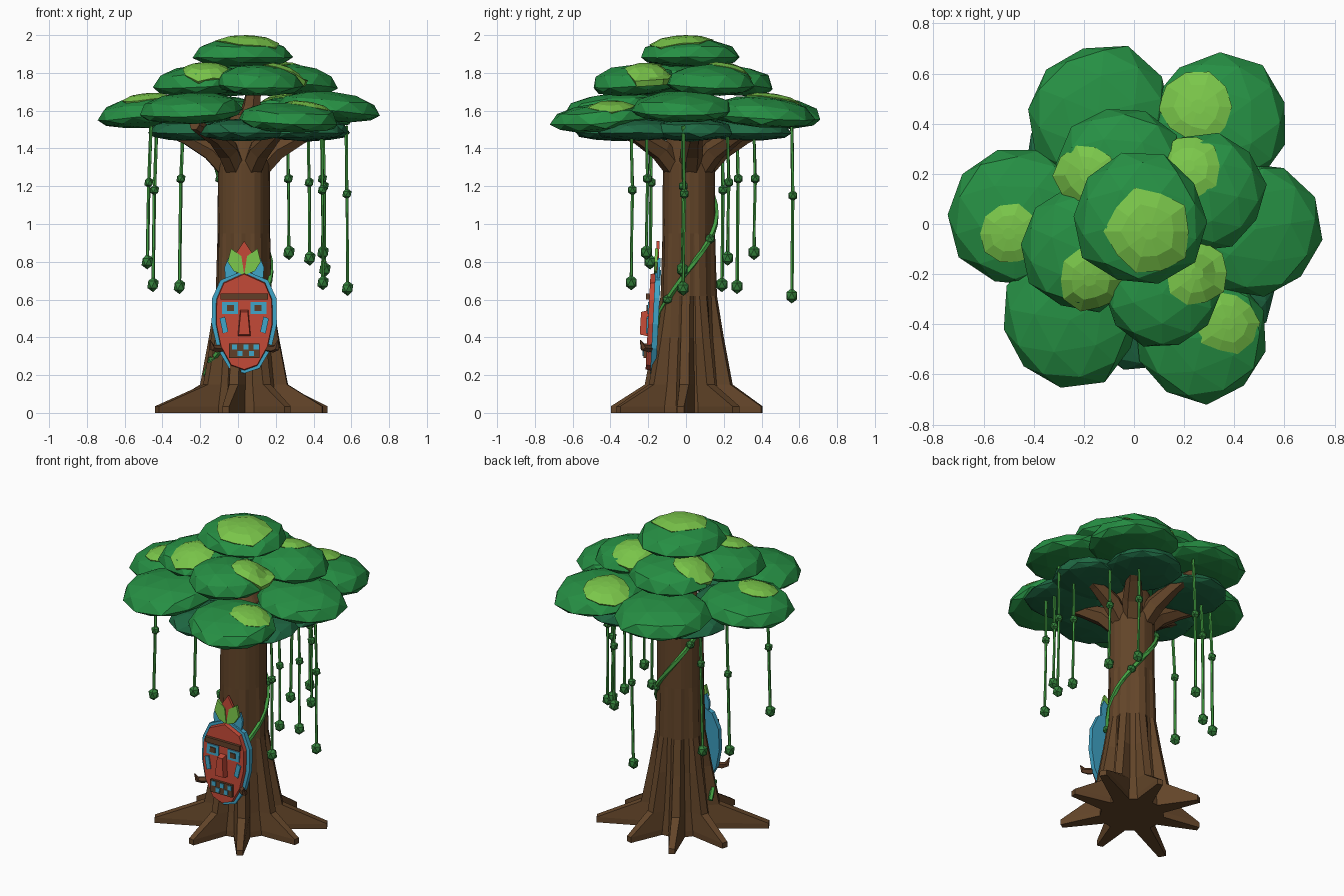
import bpy, bmesh, math, random
from mathutils import Vector, Matrix

if "Cube" in bpy.data.objects:
    bpy.data.objects.remove(bpy.data.objects["Cube"])

random.seed(4)


def mat(name, hexcol):
    m = bpy.data.materials.new(name)
    rgb = [int(hexcol[i:i + 2], 16) / 255 for i in (0, 2, 4)]
    m.diffuse_color = [((c + 0.055) / 1.055) ** 2.4 if c > 0.04 else c / 12.92 for c in rgb] + [1]
    m.use_nodes = True
    m.node_tree.nodes["Principled BSDF"].inputs["Base Color"].default_value = m.diffuse_color
    return m


BARK = mat("bark brown", "634529")
WOOD = mat("dark wood", "5F3D27")
LEAF = mat("leaf green", "269044")
SHADE = mat("deep leaf green", "1F6A44")
LIME = mat("lime green", "7AC64A")
VINE = mat("vine green", "45A344")
BULB = mat("bulb green", "33803A")
RED = mat("mask red", "C04836")
BLUE = mat("mask blue", "3FA3C5")


def finish(bm, name, material):
    bmesh.ops.recalc_face_normals(bm, faces=bm.faces)
    me = bpy.data.meshes.new(name)
    bm.to_mesh(me)
    bm.free()
    me.materials.append(material)
    ob = bpy.data.objects.new(name, me)
    bpy.context.scene.collection.objects.link(ob)
    return ob


def loft(bm, rings):
    """Skin a list of equally sized closed rings and cap both ends."""
    vs = [[bm.verts.new(p) for p in ring] for ring in rings]
    n = len(vs[0])
    for a, b in zip(vs, vs[1:]):
        for i in range(n):
            bm.faces.new((a[i], a[(i + 1) % n], b[(i + 1) % n], b[i]))
    bm.faces.new(vs[0][::-1])
    bm.faces.new(vs[-1])


def tube(bm, pts, radii, sides=5):
    pts = [Vector(p) for p in pts]
    rings = []
    for i, p in enumerate(pts):
        d = pts[min(i + 1, len(pts) - 1)] - pts[max(i - 1, 0)]
        q = d.to_track_quat('Z', 'Y')
        rings.append([p + q @ Vector((math.cos(2 * math.pi * k / sides) * radii[i],
                                      math.sin(2 * math.pi * k / sides) * radii[i], 0))
                      for k in range(sides)])
    loft(bm, rings)


def blob(bm, p, r, up=1.0):
    bmesh.ops.create_icosphere(bm, subdivisions=1, radius=r,
                               matrix=Matrix.Translation(p) @ Matrix.Diagonal((1, 1, up, 1)))


# Trunk: star-shaped loft with eight narrow buttress roots (angle, reach)
CX, CY = 0.03, 0.015
roots = [(30, .50), (75, .40), (118, .43), (163, .43), (210, .53), (257, .42), (302, .44), (354, .42)]
levels = [  # z, ridge radius (0 = root reach), valley radius, ridge half angle, valley half angle
    (0.0, 0, 0.19, 2.5, 15), (0.035, 0, 0.188, 2.5, 15), (0.15, 0.235, 0.172, 6, 16),
    (0.40, 0.187, 0.148, 7, 16), (0.62, 0.15, 0.138, 8, 16), (0.95, 0.14, 0.137, 8, 17),
    (1.32, 0.138, 0.135, 8, 17), (1.50, 0.11, 0.11, 8, 17), (1.58, 0.06, 0.06, 8, 17)]
rings = []
for z, ridge, valley, half, wide in levels:
    ring = []
    for deg, reach in roots:
        rr = ridge or reach
        for da, r in ((-wide, valley), (-half, rr), (half, rr), (wide, valley)):
            t = math.radians(deg + da)
            ring.append((CX + r * math.cos(t), CY + r * math.sin(t), z))
    rings.append(ring)
bm = bmesh.new()
loft(bm, rings)
finish(bm, "trunk", BARK)

# Branches flaring under the crown, and one rising through it
bm = bmesh.new()
for deg, ln in [(5, .46), (52, .44), (105, .45), (165, .45), (185, .48), (240, .52), (300, .44)]:
    d = Vector((math.cos(math.radians(deg)), math.sin(math.radians(deg)), 0))
    c = Vector((CX, CY, 0))
    tube(bm, [c + d * r + Vector((0, 0, z)) for r, z in
              ((0.07, 1.28), (0.17, 1.39), (0.30, 1.46), (ln, 1.525))],
         [0.06, 0.06, 0.045, 0.03], 6)
tube(bm, [(.04, .02, 1.5), (.07, .03, 1.62), (.09, .03, 1.74)], [.07, .05, .04], 6)
finish(bm, "branches", BARK)

FULL = 0.8  # below 1 makes the domes fuller


# Crown lobes: flattened faceted domes, each with an optional lime patch hugging the surface
def lobe(name, x, y, r, base, rim, top, tilt=0, material=LEAF, patch=None):
    h = top - rim
    bm = bmesh.new()
    bmesh.ops.create_icosphere(bm, subdivisions=2, radius=1)
    spin = Matrix.Rotation(random.uniform(0, 6), 3, 'Z')
    for v in bm.verts:
        v.co = spin @ v.co
        k = random.uniform(0.96, 1.06)
        z = v.co.z
        k = k if abs(z) < .4 else 1
        z = h * z ** FULL if z > 0 else (rim - base) * z
        v.co = Vector((v.co.x * r * k, v.co.y * r * k, z + random.uniform(-.004, .004)))
    out = Vector((x, y, 0))
    axis = Vector((-out.y, out.x, 0)).normalized()
    m = Matrix.Translation((x, y, rim)) @ Matrix.Rotation(math.radians(tilt), 4, axis)
    bm.transform(m)
    finish(bm, name, material)
    if not patch:
        return
    px, py, pr = patch[0] - x, patch[1] - y, patch[2]

    def on_dome(dx, dy, lift):
        rho = min(0.97, ((px + dx) ** 2 + (py + dy) ** 2) / r ** 2)
        return m @ Vector((px + dx, py + dy, h * (1 - rho) ** (FULL / 2) + lift))

    bm = bmesh.new()
    wob = [random.uniform(0.92, 1.1) for _ in range(10)]
    loft(bm, [[on_dome(pr * f * w * math.cos(k * math.pi / 5), pr * f * w * math.sin(k * math.pi / 5), lift)
               for k, w in enumerate(wob)] for f, lift in ((.9, -.03), (1, .001), (.62, .013), (.2, .015))])
    finish(bm, name + "_patch", LIME)


lower = [(0.475, -0.02, .275, 1.60, 1.70, None), (0.345, 0.40, .275, 1.57, 1.68, (0.25, 0.46, .145)),
         (-0.14, 0.435, .285, 1.57, 1.68, None), (-0.465, 0.03, .28, 1.57, 1.68, (-0.49, -0.04, .125)),
         (-0.25, -0.375, .275, 1.59, 1.695, None), (0.27, -0.445, .27, 1.545, 1.64, (0.37, -0.39, .12))]
for i, (x, y, r, rim, top, patch) in enumerate(lower):
    lobe(f"lower_leaves_{i}", x, y, r, rim - .06, rim, top, 5, LEAF, patch)

middle = [(-0.2, -0.10, .25, (-0.17, -0.22, .125)), (0.11, -0.27, .23, (0.25, -0.19, .125)),
          (0.29, 0.13, .23, (0.21, 0.23, .125)), (-0.05, 0.22, .25, (-0.19, 0.19, .125))]
for i, (x, y, r, patch) in enumerate(middle):
    lobe(f"middle_leaves_{i}", x, y, r, 1.68, 1.735, 1.845, 4, LEAF, patch)

lobe("top_leaves", 0.025, 0.02, .265, 1.83, 1.88, 1.985, 0, LEAF, (0.06, -0.03, .17))

for i, (x, y) in enumerate([(0.37, 0.03), (0.2, 0.33), (-0.2, 0.27), (-0.25, -0.1), (0.02, -0.36), (0.33, -0.25)]):
    lobe(f"under_leaves_{i}", x, y, .23, 1.44, 1.48, 1.56, 0, SHADE)

# Hanging vines with a node and an end bulb each: x, y, bottom z, node z
hanging = [(-.48, -.19, .80, 1.22), (.45, -.29, .69, 1.18), (-.45, .19, .68, 1.18), (.27, .36, .85, 1.24),
           (.38, .22, .82, 1.22), (-.31, .27, .67, 1.24), (.46, -.02, .76, 1.20), (.58, -.015, .66, 1.16),
           (-.01, .56, .62, 1.15), (.45, -.21, .85, 1.24)]
vines, bulbs = bmesh.new(), bmesh.new()
for x, y, zb, zn in hanging:
    s = 0.02 if x < 0 else -0.008
    tube(vines, [(x + s, y, 1.52), (x + s * .4, y + .006, zn), (x, y, zb)], [.0095] * 3, 5)
    blob(bulbs, (x, y, zb), .034, 1.2)
    blob(bulbs, (x + s * .4, y + .006, zn), .027, 1.1)


# Vine spiralling round the trunk
def spiral(z):
    a = math.radians(90 + (z - 1.05) * 310)
    r = 0.145 + max(0, 0.62 - z) * 0.14
    return (CX + r * math.cos(a), CY + r * math.sin(a), z)


zs = [0.2 + 0.05 * i for i in range(23)]
tube(vines, [spiral(z) for z in zs], [.015] * len(zs), 5)
for z in (0.28, 0.60, 0.92, 1.24):
    blob(bulbs, spiral(z), .03, 0.9)
finish(vines, "vines", VINE)
finish(bulbs, "vine_bulbs", BULB)


# Mask: extruded outlines around the line x = MX, leaning back slightly
MX = 0.033


def plates(name, outlines, y_front, y_back, material, mirror=False, taper=1.0):
    bm = bmesh.new()
    for pts in outlines:
        cx, cz = (sum(p[i] for p in pts) / len(pts) for i in (0, 1))
        for side in ((1, -1) if mirror else (1,)):
            loft(bm, [[(MX + side * (cx + (x - cx) * k), y + (z - .5) * .05, cz + (z - cz) * k)
                       for x, z in pts] for y, k in ((y_back, 1), (y_front, taper))])
    return finish(bm, name, material)


def box(x0, x1, z0, z1):
    return [(x0, z0), (x1, z0), (x1, z1), (x0, z1)]


half = [(0, .225), (.07, .25), (.125, .35), (.15, .47), (.148, .60), (.11, .69), (0, .74)]
face = half + [(-x, z) for x, z in half[-2:0:-1]]
plates("mask_back", [[(x * 1.15, .48 + (z - .48) * 1.06) for x, z in face]], -.175, -.145, BLUE)
plates("mask_face", [face], -.20, -.174, RED, taper=.98)
plates("side_feathers", [[(.03, .68), (.10, .71), (.105, .77), (.085, .82), (.05, .79)]],
       -.165, -.15, BLUE, True)
plates("leaf_feathers", [[(0, .73), (.055, .75), (.088, .80), (.07, .87), (.015, .83)]],
       -.182, -.166, LIME, True)
plates("centre_feather", [[(0, .74), (.04, .85), (0, .91), (-.04, .85)]], -.176, -.16, RED)
plates("brow", [box(-.125, .125, .60, .633)], -.218, -.195, WOOD)
plates("nose", [[(-.035, .405), (.035, .405), (.022, .545), (-.022, .545)]], -.24, -.195, RED, taper=.85)
plates("eyes", [box(.033, .118, .523, .588)], -.206, -.197, BLUE, True)
plates("pupils", [box(.055, .092, .54, .572)], -.212, -.205, WOOD, True)
plates("cheek_stripes", [[(.085, .43), (.113, .42), (.13, .50), (.102, .51)]], -.208, -.197, BLUE, True)
plates("mouth", [box(-.08, .08, .29, .368)], -.215, -.195, WOOD)
teeth = [box(x, x + .027, z, z + .028) for x, z in
         ((-.065, .335), (-.005, .335), (.05, .335), (-.035, .30), (.025, .30))]
plates("teeth", teeth, -.221, -.214, BLUE)

# Curved tusks at both sides of the mask
bm = bmesh.new()
for s in (1, -1):
    tube(bm, [(MX + s * .10, -.17, .345), (MX + s * .15, -.205, .34), (MX + s * .172, -.225, .345),
              (MX + s * .18, -.242, .385)], [.018, .021, .018, .003], 5)
finish(bm, "tusks", WOOD)
